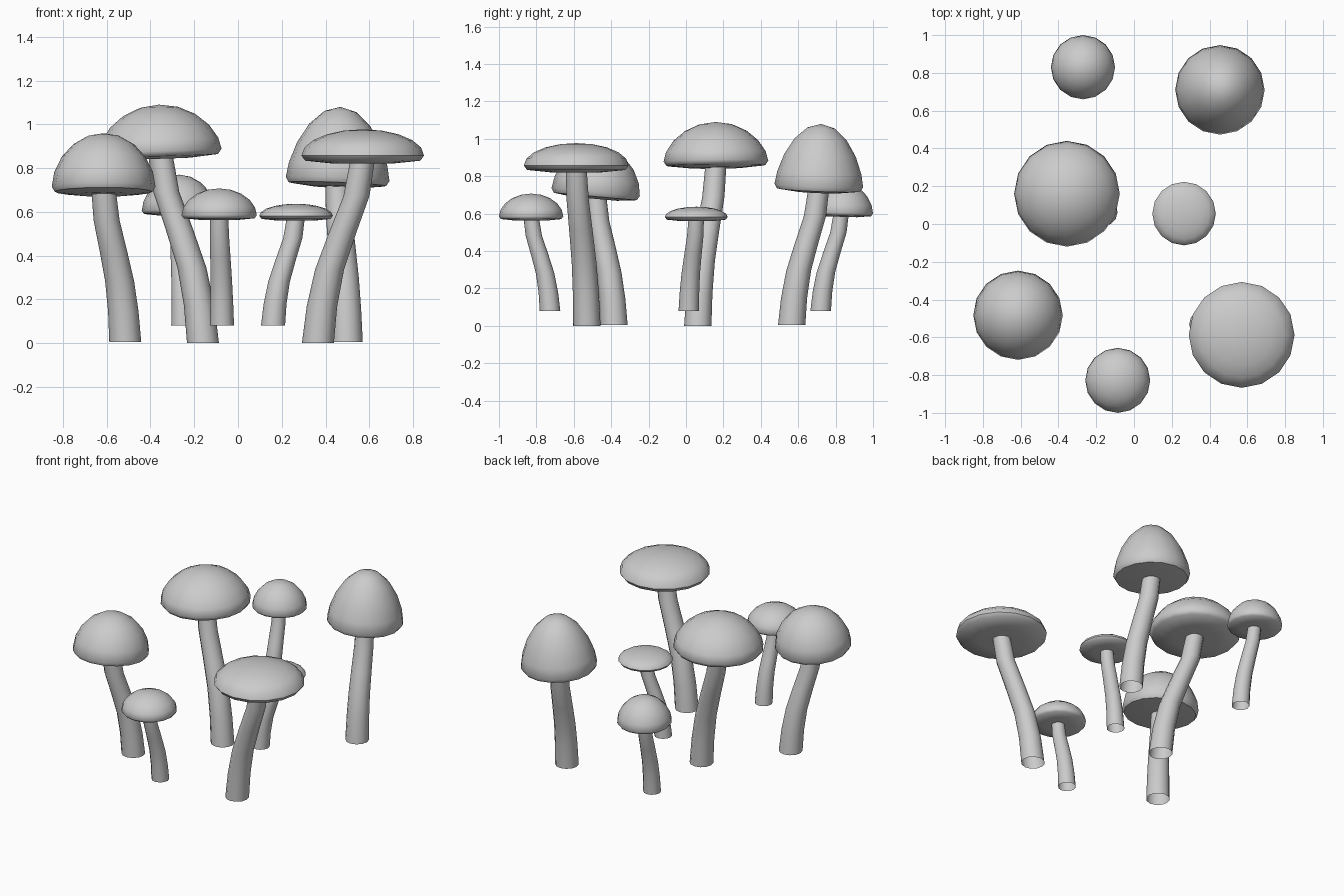
import bpy
import bmesh
import math
from mathutils import Vector, Matrix

if "Cube" in bpy.data.objects:
    bpy.data.objects.remove(bpy.data.objects["Cube"])


def lathe_rings(bm, rings, close_start=False, close_end=False):
    """Join successive vertex rings with quads, optionally closing to a tip."""
    n = len(rings[0])
    for a, b in zip(rings, rings[1:]):
        for i in range(n):
            j = (i + 1) % n
            bm.faces.new((a[i], a[j], b[j], b[i]))
    for ring, tip in ((rings[0], close_start), (rings[-1], close_end)):
        if tip:
            v = bm.verts.new(tip)
            for i in range(n):
                bm.faces.new((ring[i], ring[(i + 1) % n], v))


def ring(bm, center, radius, sides):
    c = Vector(center)
    return [bm.verts.new(c + Vector((radius * math.cos(2 * math.pi * i / sides),
                                     radius * math.sin(2 * math.pi * i / sides), 0)))
            for i in range(sides)]


def finish(bm, name, outward=True):
    if outward:
        bmesh.ops.recalc_face_normals(bm, faces=bm.faces)
    mesh = bpy.data.meshes.new(name)
    bm.to_mesh(mesh)
    bm.free()
    obj = bpy.data.objects.new(name, mesh)
    bpy.context.collection.objects.link(obj)
    bpy.ops.object.select_all(action='DESELECT')
    obj.select_set(True)
    bpy.context.view_layer.objects.active = obj
    bpy.ops.object.shade_smooth_by_angle(angle=math.radians(50))
    return obj


def make_cap(name, center, rim_z, top_z, radius, power, tilt, under):
    bm = bmesh.new()
    h = top_z - rim_z
    # underside, lip and dome profile
    profile = [(0.5 * radius, -under), (0.94 * radius, -0.65 * under)]
    for k in range(5):
        a = math.radians(18 * k)
        profile.append((radius * math.cos(a), h * math.sin(a) ** power))
    rings = [ring(bm, (0, 0, z), r, 16) for r, z in profile]
    lathe_rings(bm, rings, (0, 0, -under), (0, 0, h))
    rot = Vector((0, 0, 1)).rotation_difference(Vector((tilt[0], tilt[1], 1)))
    place = Matrix.Translation((center[0], center[1], rim_z)) @ rot.to_matrix().to_4x4()
    bm.transform(place)
    finish(bm, name)


def make_stem(name, base, base_z, top, top_z, r0, r1):
    bm = bmesh.new()
    # gentle S-bend from foot to cap, open at the foot
    sway = [0, 0.09, 0.26, 0.55, 0.86, 1.0]
    rings = []
    for k, s in enumerate(sway):
        t = k / (len(sway) - 1)
        p = (base[0] + (top[0] - base[0]) * s,
             base[1] + (top[1] - base[1]) * s,
             base_z + (top_z - base_z) * t)
        rings.append(ring(bm, p, r0 + (r1 - r0) * t, 12))
    lathe_rings(bm, rings)
    finish(bm, name)


# name, cap centre, stem foot, foot z, rim z, top z, cap radius, dome power, cap tilt
MUSHROOMS = [
    ("middle_round", (-0.355, 0.16), (-0.16, 0.063), 0.0, 0.88, 1.09, 0.28, 1.2, (-0.03, -0.01)),
    ("left_dome", (-0.614, -0.483), (-0.515, -0.385), 0.005, 0.715, 0.96, 0.237, 1.1, (0.0, 0.09)),
    ("back_bell", (0.455, 0.71), (0.497, 0.565), 0.005, 0.75, 1.08, 0.237, 1.35, (0.04, 0.04)),
    ("front_flat", (0.57, -0.587), (0.365, -0.53), 0.0, 0.857, 0.977, 0.28, 1.0, (0.0, 0.0)),
    ("small_back_dome", (-0.27, 0.83), (-0.25, 0.72), 0.08, 0.605, 0.77, 0.17, 1.15, (0.0, 0.03)),
    ("small_front_dome", (-0.086, -0.828), (-0.073, -0.727), 0.08, 0.585, 0.707, 0.172, 1.05, (0.0, 0.0)),
    ("small_flat", (0.265, 0.055), (0.16, 0.015), 0.08, 0.582, 0.637, 0.168, 1.0, (0.0, 0.0)),
]

for name, cap, foot, z0, rim, top, radius, power, tilt in MUSHROOMS:
    small = radius < 0.2
    under = 0.022 if small else 0.036
    r0, r1 = (0.055, 0.041) if small else (0.073, 0.056)
    make_stem(name + "_stem", foot, z0, cap, rim - under + 0.02, r0, r1)
    make_cap(name + "_cap", cap, rim, top, radius, power, tilt, under)
